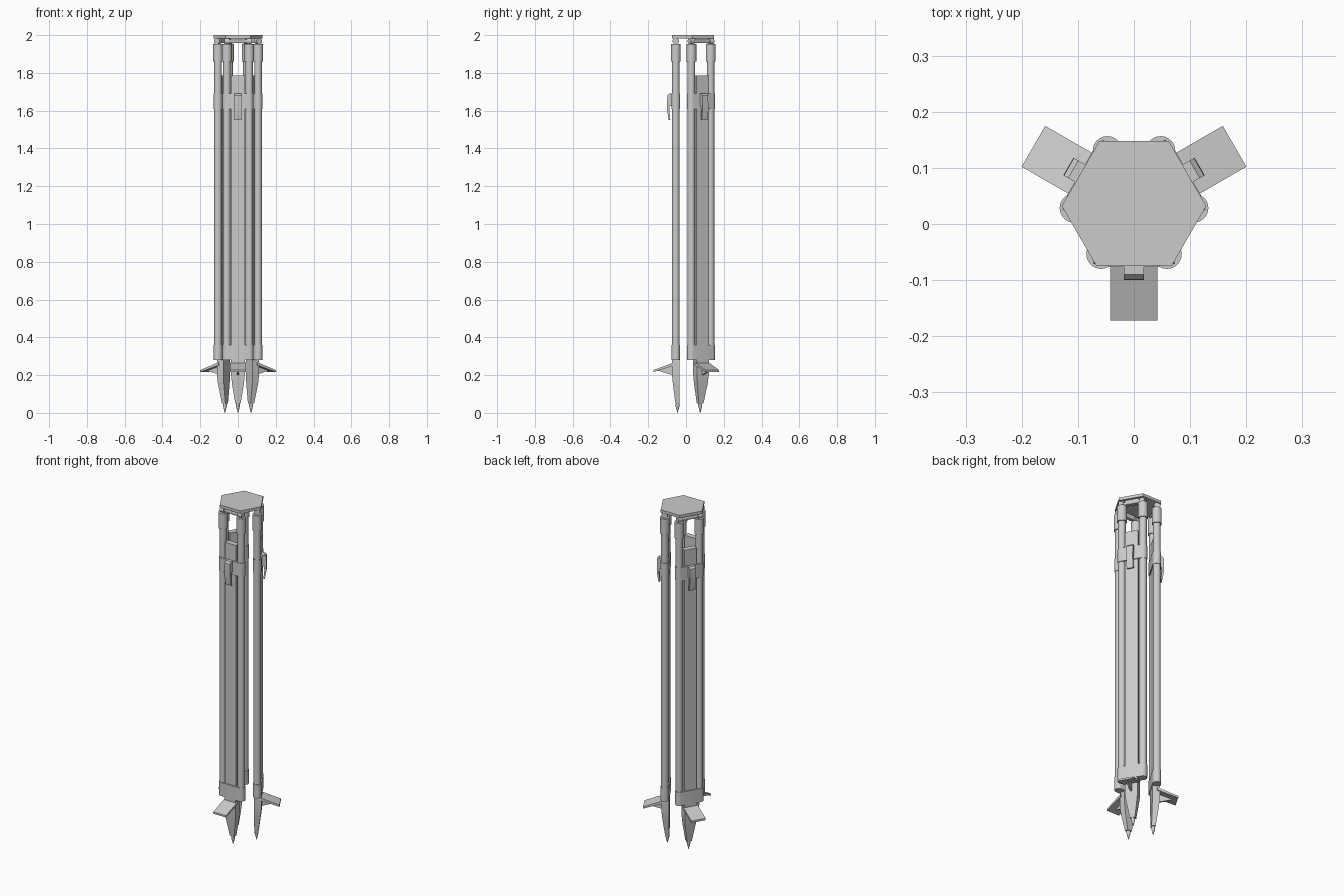
import bpy, bmesh, math
from mathutils import Matrix, Vector

if "Cube" in bpy.data.objects:
    bpy.data.objects.remove(bpy.data.objects["Cube"])

CY = 0.035          # tripod axis sits slightly behind the origin
PX, PY = 0.059, -0.054   # pole centre of the front leg
N = 24

grey = bpy.data.materials.new("plain_grey")
grey.diffuse_color = (0.6, 0.6, 0.6, 1)
grey.use_nodes = True
grey.node_tree.nodes["Principled BSDF"].inputs["Base Color"].default_value = grey.diffuse_color


def finish(name, bm):
    bmesh.ops.recalc_face_normals(bm, faces=bm.faces)
    me = bpy.data.meshes.new(name)
    bm.to_mesh(me)
    bm.free()
    me.materials.append(grey)
    ob = bpy.data.objects.new(name, me)
    bpy.context.collection.objects.link(ob)
    bpy.ops.object.select_all(action='DESELECT')
    ob.select_set(True)
    bpy.context.view_layer.objects.active = ob
    bpy.ops.object.shade_smooth_by_angle(angle=math.radians(35))
    return ob


def loft(name, rings):
    """Closed solid through rings of equal point count."""
    bm = bmesh.new()
    vs = [[bm.verts.new(p) for p in r] for r in rings]
    n = len(rings[0])
    for a, b in zip(vs, vs[1:]):
        for i in range(n):
            j = (i + 1) % n
            bm.faces.new((a[i], a[j], b[j], b[i]))
    bm.faces.new(vs[0][::-1])
    bm.faces.new(vs[-1])
    return finish(name, bm)


def prism_z(name, pts, z0, z1):
    return loft(name, [[(x, y, z) for x, y in pts] for z in (z0, z1)])


def prism_x(name, pts, x0, x1):
    return loft(name, [[(x, y, z) for y, z in pts] for x in (x0, x1)])


def circle(cx, cy, r, n=N):
    return [(cx + r * math.cos(2 * math.pi * i / n),
             cy + r * math.sin(2 * math.pi * i / n)) for i in range(n)]


def stadium(r):
    h = N // 2
    arc = [(-math.pi / 2 + math.pi * i / h) for i in range(h + 1)]
    right = [(PX + r * math.cos(a), PY + r * math.sin(a)) for a in arc]
    return right + [(-x, 2 * PY - y) for x, y in right]


def rect(w, y0, y1):
    return [(-w, y0), (w, y0), (w, y1), (-w, y1)]


leg = []
# poles, top collars and hinge knuckles
for s, side in ((-1, "left"), (1, "right")):
    leg.append(prism_z("pole_" + side, circle(s * PX, PY, 0.02), 0.3, 1.95))
    leg.append(prism_z("collar_" + side, circle(s * PX, PY, 0.026), 1.86, 1.953))
    leg.append(prism_x("hinge_knuckle_" + side, circle(PY, 1.968, 0.017),
                       s * PX - 0.013, s * PX + 0.013))
# hinge axle and its mounting block under the head
leg.append(prism_x("hinge_axle", circle(PY, 1.967, 0.01), -0.06, 0.06))
leg.append(prism_z("hinge_block", rect(0.04, PY - 0.008, PY + 0.012), 1.957, 1.99))
# sliding board with clamp bracket at the top and sleeve at the bottom
leg.append(prism_z("sliding_board", rect(0.036, PY - 0.0165, PY + 0.0165), 0.27, 1.785))
leg.append(prism_z("clamp_bracket", stadium(0.0225), 1.61, 1.69))
leg.append(prism_z("lower_sleeve", stadium(0.0225), 0.28, 0.36))
# clamp lever
leg.append(prism_x("clamp_lever", [
    (-0.07, 1.69), (-0.09, 1.69), (-0.099, 1.68), (-0.1, 1.6), (-0.091, 1.55),
    (-0.083, 1.55), (-0.088, 1.6), (-0.087, 1.625), (-0.07, 1.625)], -0.018, 0.018))
# tapered foot and spike
foot = [(0.285, 0.036, -0.074, -0.034), (0.2, 0.036, -0.074, -0.034),
        (0.15, 0.031, -0.069, -0.034), (0.05, 0.014, -0.056, -0.034)]
leg.append(loft("foot", [[(x, y, z) for x, y in rect(w, a, b)] for z, w, a, b in foot]))
leg.append(loft("foot_spike", [[(x, y, z) for x, y in circle(0, -0.045, r, 12)]
                               for z, r in ((0.055, 0.011), (0.035, 0.01), (0.0, 0.001))]))
# step plate with gusset
leg.append(prism_x("step_plate", [(-0.06, 0.268), (-0.172, 0.227), (-0.172, 0.216),
                                  (-0.06, 0.252)], -0.042, 0.042))
leg.append(prism_x("step_gusset", [(-0.07, 0.255), (-0.15, 0.224), (-0.07, 0.2)],
                   -0.005, 0.005))

# repeat the leg around the tripod axis
centre = Matrix.Translation(Vector((0, CY, 0)))
for k, where in ((1, "back_right"), (2, "back_left")):
    turn = centre @ Matrix.Rotation(k * 2 * math.pi / 3, 4, 'Z') @ centre.inverted()
    for ob in leg:
        c = ob.copy()
        c.name = where + "_" + ob.name
        c.matrix_world = turn
        bpy.context.collection.objects.link(c)
for ob in leg:
    ob.name = "front_" + ob.name

# six-sided head plate
hexagon = []
for k in range(3):
    m = Matrix.Rotation(k * 2 * math.pi / 3, 2)
    for x in (-0.067, 0.067):
        p = m @ Vector((x, -0.11))
        hexagon.append((p.x, p.y + CY))
prism_z("head_plate", hexagon, 1.983, 2.0)
